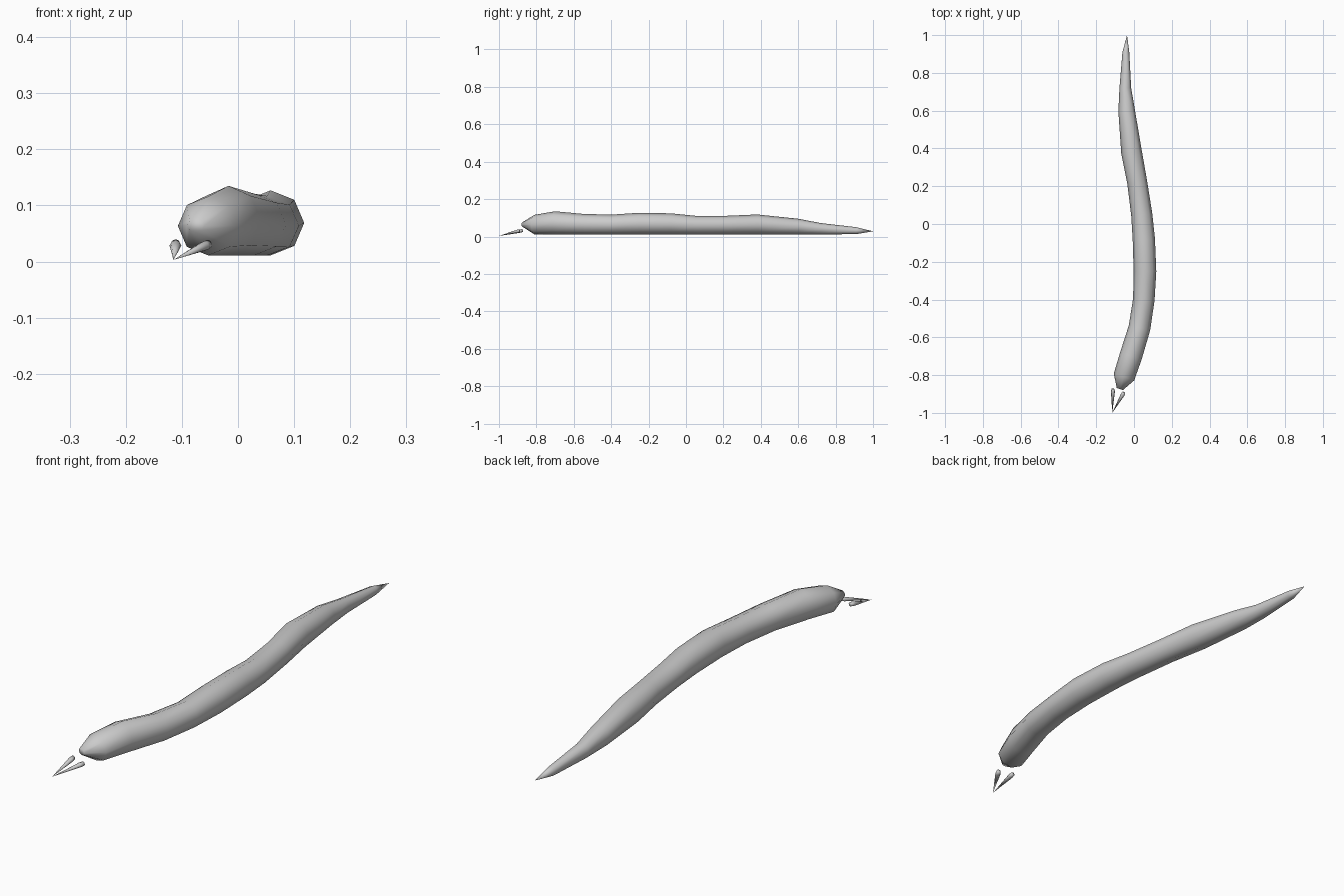
import bpy, bmesh, math
from mathutils import Vector

if "Cube" in bpy.data.objects:
    bpy.data.objects.remove(bpy.data.objects["Cube"])

SIDES = 8


def loft(name, rings, cap_start=True, cap_end=True):
    """Skin a list of vertex rings; a one-point ring closes to a tip."""
    bm = bmesh.new()
    loops = [[bm.verts.new(p) for p in ring] for ring in rings]
    for a, b in zip(loops, loops[1:]):
        for i in range(SIDES):
            j = (i + 1) % SIDES
            if len(b) == 1:
                bm.faces.new((a[i], a[j], b[0]))
            else:
                bm.faces.new((a[i], a[j], b[j], b[i]))
    for on, loop in ((cap_start, loops[0]), (cap_end, loops[-1])):
        if on and len(loop) > 1:
            bm.faces.new(loop)
    bmesh.ops.recalc_face_normals(bm, faces=bm.faces[:])
    mesh = bpy.data.meshes.new(name)
    bm.to_mesh(mesh)
    bm.free()
    ob = bpy.data.objects.new(name, mesh)
    bpy.context.collection.objects.link(ob)
    for p in mesh.polygons:
        p.use_smooth = True
    return ob


def ring(center, side, up):
    return [center + side * math.cos(k * math.tau / SIDES) + up * math.sin(k * math.tau / SIDES)
            for k in range(SIDES)]


# Body stations, head to tail: x, y, half width, bottom z, top z
stations = [
    (-0.075, -0.874, 0.017, 0.052, 0.077),
    (-0.053, -0.81, 0.057, 0.011, 0.116),
    (-0.017, -0.70, 0.060, 0.011, 0.135),
    (0.029, -0.55, 0.058, 0.011, 0.121),
    (0.052, -0.40, 0.057, 0.011, 0.117),
    (0.058, -0.25, 0.060, 0.011, 0.127),
    (0.052, -0.08, 0.059, 0.011, 0.124),
    (0.041, 0.05, 0.056, 0.011, 0.111),
    (0.017, 0.22, 0.053, 0.011, 0.111),
    (-0.013, 0.38, 0.055, 0.011, 0.118),
    (-0.039, 0.60, 0.044, 0.011, 0.095),
    (-0.046, 0.72, 0.031, 0.011, 0.072),
    (-0.043, 0.91, 0.018, 0.013, 0.050),
    (-0.037, 1.00, 0.0, 0.028, 0.028),
]
rings = []
for i, (x, y, w, lo, hi) in enumerate(stations):
    c = Vector((x, y, (lo + hi) / 2))
    if w == 0:
        rings.append([c])
        continue
    a, b = stations[max(i - 1, 0)], stations[i + 1]
    t = Vector((b[0] - a[0], b[1] - a[1], 0)).normalized()
    rings.append(ring(c, Vector((t.y, -t.x, 0)) * w, Vector((0, 0, (hi - lo) / 2))))
loft("body", rings)

# Forked tongue: two slim cones meeting at the front
tip = Vector((-0.115, -1.0, 0.003))
for name, base in (("tongue_left", Vector((-0.111, -0.873, 0.032))),
                   ("tongue_right", Vector((-0.053, -0.891, 0.031)))):
    t = (tip - base).normalized()
    side = t.cross(Vector((0, 0, 1))).normalized()
    up = side.cross(t)
    fork = [ring(base, side * 0.008, up * 0.008),
            ring(base + (tip - base) * 0.12, side * 0.0105, up * 0.0085),
            [tip]]
    loft(name, fork)
